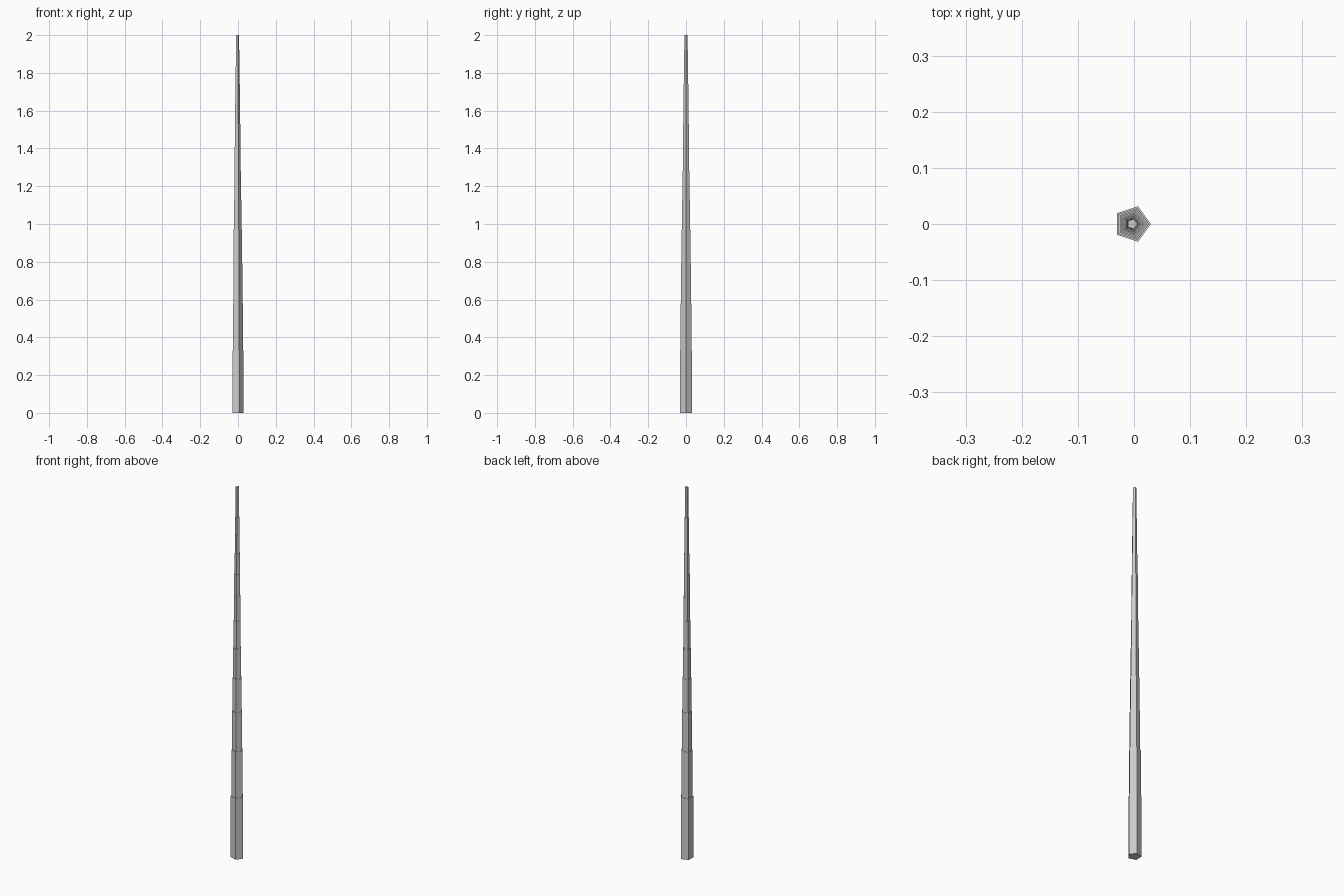
import bpy
import math

if "Cube" in bpy.data.objects:
    bpy.data.objects.remove(bpy.data.objects["Cube"])

SIDES = 5
BASE_RADIUS = 0.0331
SHRINK = 0.9
# Heights where each telescoping section ends
TOPS = [0.33, 0.58, 0.79, 0.97, 1.13, 1.28, 1.41, 1.53, 1.64, 1.74, 1.835, 1.92, 2.0]
# A corner points to +x, so shift the axis to centre the bounding box
AXIS_X = -BASE_RADIUS * (1 - math.cos(math.pi / SIDES)) / 2


def section(name, radius, z0, z1):
    """One flat-shaded, capped prism with a corner facing +x."""
    angles = [2 * math.pi * i / SIDES for i in range(SIDES)]
    verts = [(AXIS_X + radius * math.cos(a), radius * math.sin(a), z)
             for z in (z0, z1) for a in angles]
    faces = [(i, (i + 1) % SIDES, SIDES + (i + 1) % SIDES, SIDES + i)
             for i in range(SIDES)]
    faces += [tuple(reversed(range(SIDES))), tuple(range(SIDES, 2 * SIDES))]
    mesh = bpy.data.meshes.new(name)
    mesh.from_pydata(verts, [], faces)
    obj = bpy.data.objects.new(name, mesh)
    bpy.context.collection.objects.link(obj)


# Telescoping rod: each section is 10% thinner than the one below
bottom = 0.0
for n, top in enumerate(TOPS):
    section(f"rod_section_{n + 1}", BASE_RADIUS * SHRINK ** n, bottom, top)
    bottom = top
